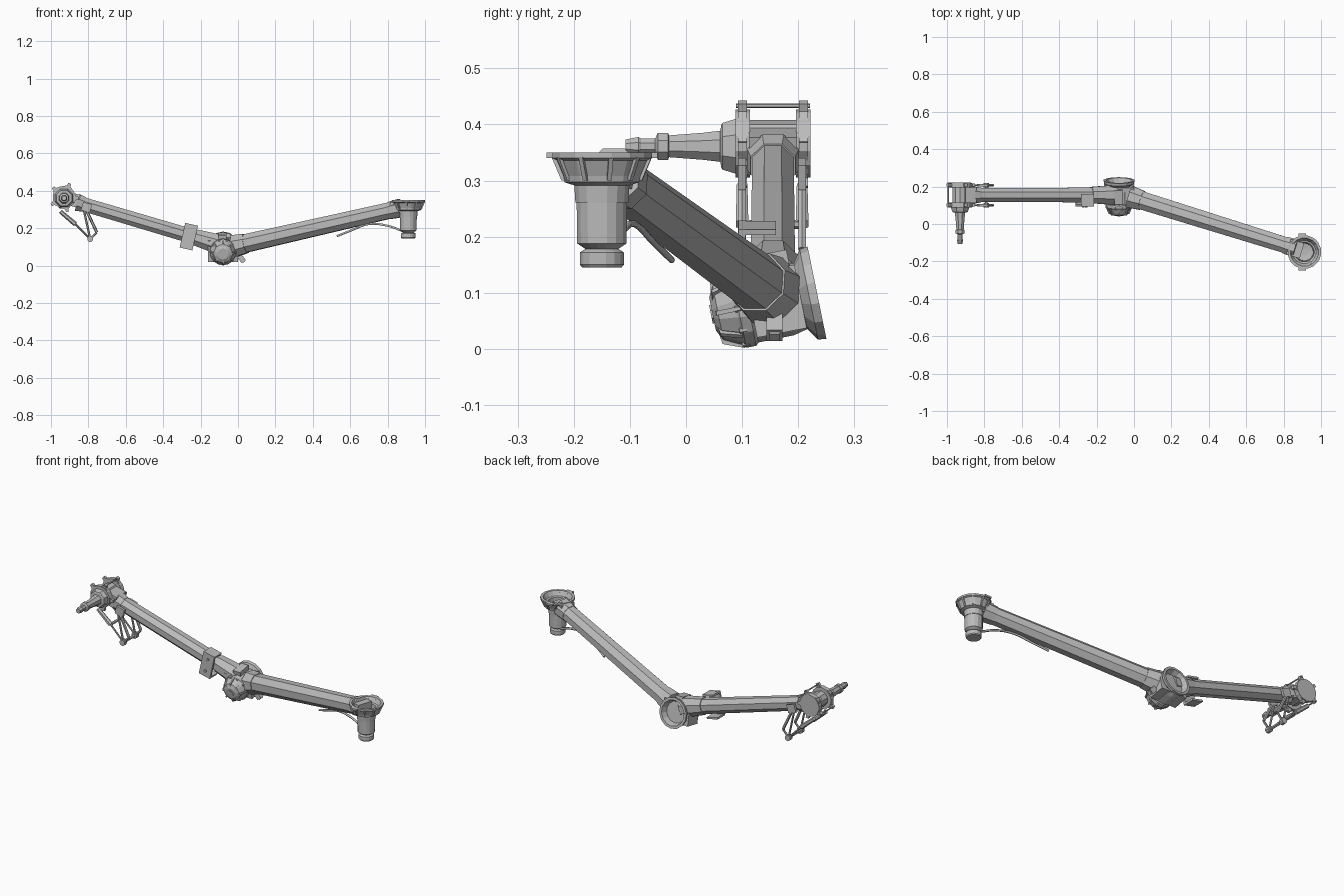
import bpy, bmesh, math
from mathutils import Vector, Matrix

old = bpy.data.objects.get("Cube")
if old:
    bpy.data.objects.remove(old)

grey = bpy.data.materials.new("cast_grey")
grey.use_nodes = True
grey.diffuse_color = (0.5, 0.5, 0.5, 1)
grey.node_tree.nodes["Principled BSDF"].inputs["Base Color"].default_value = (0.5, 0.5, 0.5, 1)


def finish(name, bm, matrix=None):
    if matrix:
        bm.transform(matrix)
    bmesh.ops.recalc_face_normals(bm, faces=bm.faces)
    mesh = bpy.data.meshes.new(name)
    bm.to_mesh(mesh)
    bm.free()
    mesh.materials.append(grey)
    obj = bpy.data.objects.new(name, mesh)
    bpy.context.collection.objects.link(obj)
    return obj


def frame(origin, axis):
    return Matrix.Translation(origin) @ Vector(axis).to_track_quat('Z', 'Y').to_matrix().to_4x4()


def lathe(name, profile, origin, axis, sides=8):
    """Turn (radius, distance) pairs around an axis and close both ends."""
    bm = bmesh.new()
    rings = []
    for r, t in profile:
        angles = [math.tau * (i + 0.5) / sides for i in range(sides)]
        rings.append([bm.verts.new((r * math.cos(a), r * math.sin(a), t)) for a in angles])
    for lower, upper in zip(rings, rings[1:]):
        for i in range(sides):
            j = (i + 1) % sides
            bm.faces.new((lower[i], lower[j], upper[j], upper[i]))
    bm.faces.new(rings[0])
    bm.faces.new(rings[-1])
    return finish(name, bm, frame(origin, axis))


def rod(name, a, b, r1, r2=None, sides=8):
    d = Vector(b) - Vector(a)
    return lathe(name, [(r1, 0), (r2 or r1, d.length)], a, d, sides)


def box(name, centre, size, rotation=None):
    bm = bmesh.new()
    bmesh.ops.create_cube(bm, size=1)
    bm.transform(Matrix.Diagonal((*size, 1)))
    return finish(name, bm, Matrix.Translation(centre) @ (rotation or Matrix()))


def plate(name, points, thickness, matrix):
    """Extrude a flat outline along local z."""
    bm = bmesh.new()
    face = bm.faces.new([bm.verts.new((x, y, -thickness / 2)) for x, y in points])
    new = bmesh.ops.extrude_face_region(bm, geom=[face])["geom"]
    bmesh.ops.translate(bm, vec=(0, 0, thickness),
                        verts=[v for v in new if isinstance(v, bmesh.types.BMVert)])
    return finish(name, bm, matrix)


# Axle tubes with collars
left_end, left_root = Vector((-0.86, 0.155, 0.338)), Vector((-0.1, 0.155, 0.113))
right_root, right_end = Vector((-0.02, 0.145, 0.105)), Vector((0.87, -0.132, 0.308))
rod("straight_axle_tube", left_end, left_root, 0.040, 0.043)
rod("angled_axle_tube", right_root, right_end, 0.053, 0.046)
rod("straight_tube_collar", left_root.lerp(left_end, 0.17), left_root, 0.047, 0.058)
rod("angled_tube_collar", right_root.lerp(right_end, 0.07), right_root, 0.056, 0.064)
rod("straight_tube_end", left_end.lerp(left_root, 0.05), left_end, 0.043, 0.05)
rod("angled_tube_end", right_end.lerp(right_root, 0.07), right_end, 0.049, 0.054)

# Differential housing with an open rear bowl
diff, axis = Vector((-0.08, 0.16, 0.085)), Vector((0, 0.98, 0.2)).normalized()
lathe("differential_housing",
      [(0.03, -0.115), (0.05, -0.105), (0.066, -0.072), (0.071, -0.068), (0.071, -0.05),
       (0.066, -0.045), (0.066, 0.02), (0.06, 0.045), (0.082, 0.06), (0.084, 0.075),
       (0.07, 0.075), (0.058, 0.045), (0.05, 0.0), (0.025, -0.01)], diff, axis, 14)
tilt = Matrix.Rotation(math.radians(11), 4, 'X')
box("differential_body", diff, (0.16, 0.09, 0.115), tilt)
box("top_cover", diff + Vector((-0.003, -0.015, 0.07)), (0.045, 0.075, 0.03), tilt)
base = frame(diff, axis)
for i in range(8):
    spin = Matrix.Rotation(math.tau * i / 8, 4, 'Z') @ Matrix.Rotation(math.pi / 2, 4, 'X')
    plate("cover_rib", [(0.03, -0.112), (0.056, -0.108), (0.071, -0.07), (0.05, -0.07)],
          0.008, base @ spin)
for i in range(10):
    a = math.tau * i / 10
    p = base @ Vector((0.066 * math.cos(a), 0.066 * math.sin(a), -0.074))
    rod("cover_bolt", p, p + axis * 0.014, 0.006, sides=6)
rod("front_boss", diff - axis * 0.118, diff - axis * 0.105, 0.018)
lathe("drain_fitting", [(0.02, 0), (0.02, 0.045), (0.013, 0.045), (0.013, 0.05)],
      (0.0, 0.158, 0.057), (0.65, 0, -0.7), 4)

# Mounting bracket clamped on the straight tube
slope = Matrix.Rotation(math.radians(13), 4, 'Y')
box("bracket_plate", (-0.263, 0.1, 0.155), (0.07, 0.012, 0.135), slope)
for s in (-1, 1):
    offset = slope @ Vector((0, 0.03, s * 0.062))
    box("bracket_flange", Vector((-0.263, 0.1, 0.155)) + offset, (0.07, 0.06, 0.01), slope)
    bolt = Vector((-0.263, 0.096, 0.155)) + slope @ Vector((0, 0, s * 0.035))
    rod("bracket_bolt", bolt, bolt - Vector((0, 0.008, 0)), 0.008, sides=6)

# Straight side hub: two lobed plates around a cylindrical carrier
hub = Vector((-0.93, 0.155, 0.366))
outline = []
for k in range(5):
    for da, r in ((-24, 0.06), (-8, 0.066), (-6, 0.08), (6, 0.08), (8, 0.066), (24, 0.06)):
        a = math.radians(67 + 72 * k + da)
        outline.append((r * math.cos(a), r * math.sin(a)))
for side in (-1, 1):
    spot = hub + Vector((0, side * 0.054, 0))
    plate("lobed_hub_plate", outline, 0.016,
          Matrix.Translation(spot) @ Matrix.Rotation(math.pi / 2, 4, 'X'))
    rod("hub_rim", spot - Vector((0, 0.013, 0)), spot + Vector((0, 0.013, 0)), 0.061, sides=14)
rod("hub_carrier", hub - Vector((0, 0.055, 0)), hub + Vector((0, 0.055, 0)), 0.042, sides=10)
box("hub_yoke", hub + Vector((0.045, 0, -0.013)), (0.07, 0.085, 0.07), Matrix.Rotation(0.28, 4, 'Y'))
for ang in (67, 211):
    p = hub + Vector((math.cos(math.radians(ang)), 0, math.sin(math.radians(ang)))) * 0.073
    rod("hub_tie_bolt", p - Vector((0, 0.066, 0)), p + Vector((0, 0.066, 0)), 0.004, sides=6)

# Stepped spindle pointing forward
lathe("spindle",
      [(0.06, -0.045), (0.045, -0.09), (0.042, -0.092), (0.03, -0.094), (0.026, -0.125),
       (0.021, -0.185), (0.026, -0.187), (0.026, -0.205), (0.015, -0.21), (0.015, -0.235),
       (0.018, -0.24), (0.013, -0.263)], hub - Vector((0, 0, 0.005)), (0, 1, 0), 8)

# Linkage below the straight side hub, one frame on each side of the tube
for y in (0.1, 0.207):
    p = lambda x, z: (x, y, z)
    rod("link_arm", p(-0.95, 0.29), p(-0.87, 0.222), 0.011, 0.013, 6)
    rod("link_push_rod", p(-0.87, 0.222), p(-0.79, 0.142), 0.005, sides=6)
    rod("link_inner_rod", p(-0.825, 0.30), p(-0.79, 0.142), 0.006, sides=6)
    rod("link_outer_rod", p(-0.81, 0.295), p(-0.755, 0.178), 0.008, sides=6)
    rod("link_foot", p(-0.755, 0.178), p(-0.79, 0.142), 0.006, sides=6)
    rod("link_joint", (-0.79, y - 0.012, 0.142), (-0.79, y + 0.012, 0.142), 0.017, sides=8)
    box("link_clamp", (-0.81, y, 0.312), (0.05, 0.014, 0.045), Matrix.Rotation(0.28, 4, 'Y'))
for x, z in ((-0.79, 0.142), (-0.87, 0.222)):
    rod("link_cross_bar", (x, 0.1, z), (x, 0.207, z), 0.008, sides=6)

# Angled side hub: flanged cup on an upright barrel
cup = Vector((0.911, -0.15, 0))
lathe("upright_hub",
      [(0.036, 0.145), (0.04, 0.15), (0.04, 0.172), (0.03, 0.178), (0.045, 0.188),
       (0.046, 0.29), (0.068, 0.297), (0.07, 0.308), (0.082, 0.336), (0.09, 0.34),
       (0.09, 0.35), (0.076, 0.35), (0.062, 0.325), (0.052, 0.322), (0.048, 0.26),
       (0.02, 0.255)], cup, (0, 0, 1), 16)
for i in range(10):
    spin = Matrix.Rotation(math.tau * (i + 0.3) / 10, 4, 'Z') @ Matrix.Rotation(math.pi / 2, 4, 'X')
    plate("flange_gusset", [(0.06, 0.3), (0.072, 0.3), (0.09, 0.342), (0.07, 0.342)],
          0.008, Matrix.Translation(cup) @ spin)
for s in (-1, 1):
    box("flange_ear", cup + Vector((-0.012, s * 0.087, 0.345)), (0.04, 0.024, 0.01))
box("hub_neck", (0.862, -0.133, 0.312), (0.075, 0.085, 0.055), Matrix.Rotation(-0.3, 4, 'Z'))

# Flexible hose below the angled tube
curve = bpy.data.curves.new("hose", 'CURVE')
curve.dimensions = '3D'
curve.bevel_depth = 0.006
curve.bevel_resolution = 1
curve.resolution_u = 4
curve.use_fill_caps = True
path = [(0.88, -0.13, 0.185), (0.80, -0.11, 0.213), (0.70, -0.09, 0.222),
        (0.61, -0.058, 0.19), (0.53, -0.025, 0.158)]
spline = curve.splines.new('BEZIER')
spline.bezier_points.add(len(path) - 1)
for point, co in zip(spline.bezier_points, path):
    point.co = co
    point.handle_left_type = point.handle_right_type = 'AUTO'
curve.materials.append(grey)
bpy.context.collection.objects.link(bpy.data.objects.new("hose", curve))
